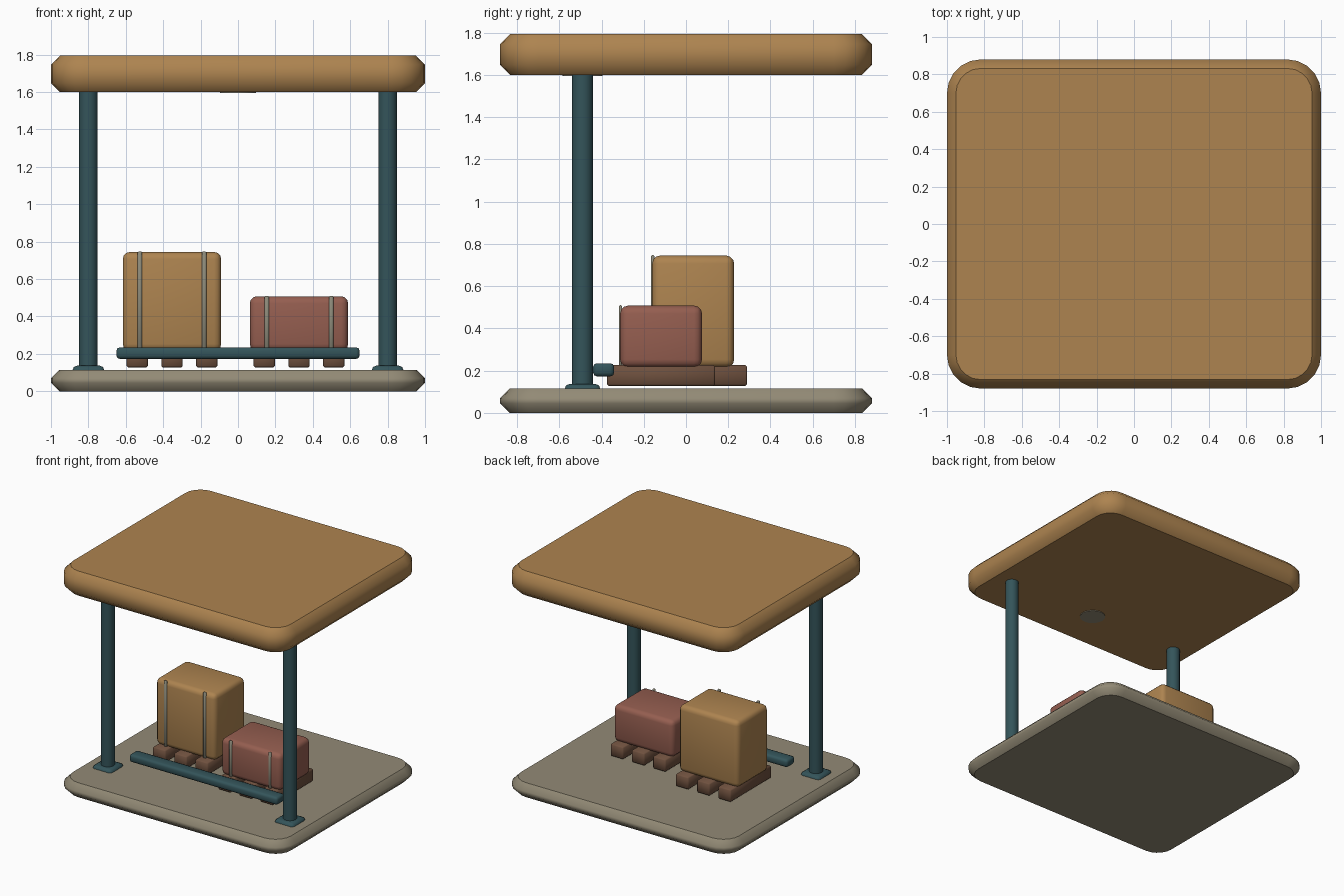
import bpy, bmesh, math
from mathutils import Vector

if "Cube" in bpy.data.objects:
    bpy.data.objects.remove(bpy.data.objects["Cube"], do_unlink=True)


def material(name, color):
    m = bpy.data.materials.new(name)
    m.use_nodes = True
    m.diffuse_color = (*color, 1)
    bsdf = next(n for n in m.node_tree.nodes if n.type == 'BSDF_PRINCIPLED')
    bsdf.inputs["Base Color"].default_value = (*color, 1)
    return m


TAN = material("warm_tan", (0.42, 0.23, 0.08))
STONE = material("grey_stone", (0.29, 0.255, 0.18))
TEAL = material("dark_teal", (0.034, 0.089, 0.102))
RUST = material("rust_red", (0.30, 0.112, 0.08))
WOOD = material("brown_wood", (0.16, 0.082, 0.049))
STRAP = material("strap_grey", (0.26, 0.25, 0.19))


def finish(bm, name, mat, angle=50):
    """Shade smooth with sharp edges and link the part."""
    bmesh.ops.recalc_face_normals(bm, faces=bm.faces)
    for e in bm.edges:
        e.smooth = e.calc_face_angle(0) < math.radians(angle)
    mesh = bpy.data.meshes.new(name)
    bm.to_mesh(mesh)
    bm.free()
    mesh.materials.append(mat)
    ob = bpy.data.objects.new(name, mesh)
    bpy.context.collection.objects.link(ob)
    return ob


def box(name, mat, x, y, z, bevel=0.0, segments=1):
    """Bevelled box from (min, max) ranges."""
    bm = bmesh.new()
    bmesh.ops.create_cube(bm, size=1)
    for v in bm.verts:
        v.co = Vector([(a + b) / 2 + c * (b - a) for (a, b), c in zip((x, y, z), v.co)])
    if bevel:
        bmesh.ops.bevel(bm, geom=bm.edges[:], offset=bevel, segments=segments,
                        profile=0.5, affect='EDGES', clamp_overlap=True)
        for f in bm.faces:
            f.smooth = True
    return finish(bm, name, mat)


def cylinder(name, mat, x, y, z0, z1, r, sides=20):
    bm = bmesh.new()
    bmesh.ops.create_cone(bm, cap_ends=True, segments=sides, radius1=r, radius2=r, depth=z1 - z0)
    bmesh.ops.translate(bm, vec=(x, y, (z0 + z1) / 2), verts=bm.verts)
    for f in bm.faces:
        f.smooth = len(f.verts) == 4
    return finish(bm, name, mat)


def slab(name, mat, hx, hy, z0, z1, radius, chamfer, steps=5):
    """Rounded rectangle slab with chamfered rims and flat caps."""
    bm = bmesh.new()
    rings = []
    for z, inset in ((z0, chamfer), (z0 + chamfer, 0), (z1 - chamfer, 0), (z1, chamfer)):
        ring = []
        for q, (sx, sy) in enumerate(((1, 1), (-1, 1), (-1, -1), (1, -1))):
            for i in range(steps + 1):
                a = (q + i / steps) * math.pi / 2
                ring.append(bm.verts.new((sx * (hx - radius) + (radius - inset) * math.cos(a),
                                          sy * (hy - radius) + (radius - inset) * math.sin(a), z)))
        rings.append(ring)
    for lo, hi in zip(rings, rings[1:]):
        for i in range(len(lo)):
            j = (i + 1) % len(lo)
            bm.faces.new((lo[i], lo[j], hi[j], hi[i])).smooth = True
    for cap in (rings[0], rings[-1]):
        bm.faces.new(cap).smooth = False
    return finish(bm, name, mat)


# Floor and roof
slab("floor_slab", STONE, 1, 0.88, 0, 0.115, 0.18, 0.045)
slab("roof_slab", TAN, 1, 0.88, 1.6, 1.795, 0.18, 0.048)

# Posts with foot plates
POST_Y = -0.49
for side, sx in (("left", 1), ("right", -1)):
    x = sx * 0.8
    cylinder(f"{side}_post", TEAL, x, POST_Y, 0.01, 1.62, 0.05)
    box(f"{side}_post_foot", TEAL, (x - 0.085, x + 0.085), (POST_Y - 0.085, POST_Y + 0.085),
        (0.085, 0.137), 0.024, 2)

# Ceiling lamp and front rail
cylinder("ceiling_lamp", STONE, 0, POST_Y, 1.595, 1.62, 0.095, 24)
box("front_rail", TEAL, (-0.65, 0.65), (-0.44, -0.34), (0.173, 0.235), 0.018, 2)


def load(side, mat, x, y, top):
    """Strapped crate standing on three runners."""
    box(f"{side}_crate", mat, (x - 0.263, x + 0.263), (y - 0.194, y + 0.194), (0.215, top), 0.038, 3)
    for i in (-1, 0, 1):
        rx = x + i * 0.186
        box(f"{side}_pallet_runner", WOOD, (rx - 0.057, rx + 0.057), (y - 0.256, y + 0.256),
            (0.128, 0.226), 0.008)
    for sx in (-1, 1):
        px = x + sx * 0.172
        box(f"{side}_crate_strap", STRAP, (px - 0.012, px + 0.012), (y - 0.2, y - 0.184),
            (0.22, top + 0.002), 0.005)


# Two loads
load("right", TAN, -0.353, 0.034, 0.745)
load("left", RUST, 0.326, -0.118, 0.508)
